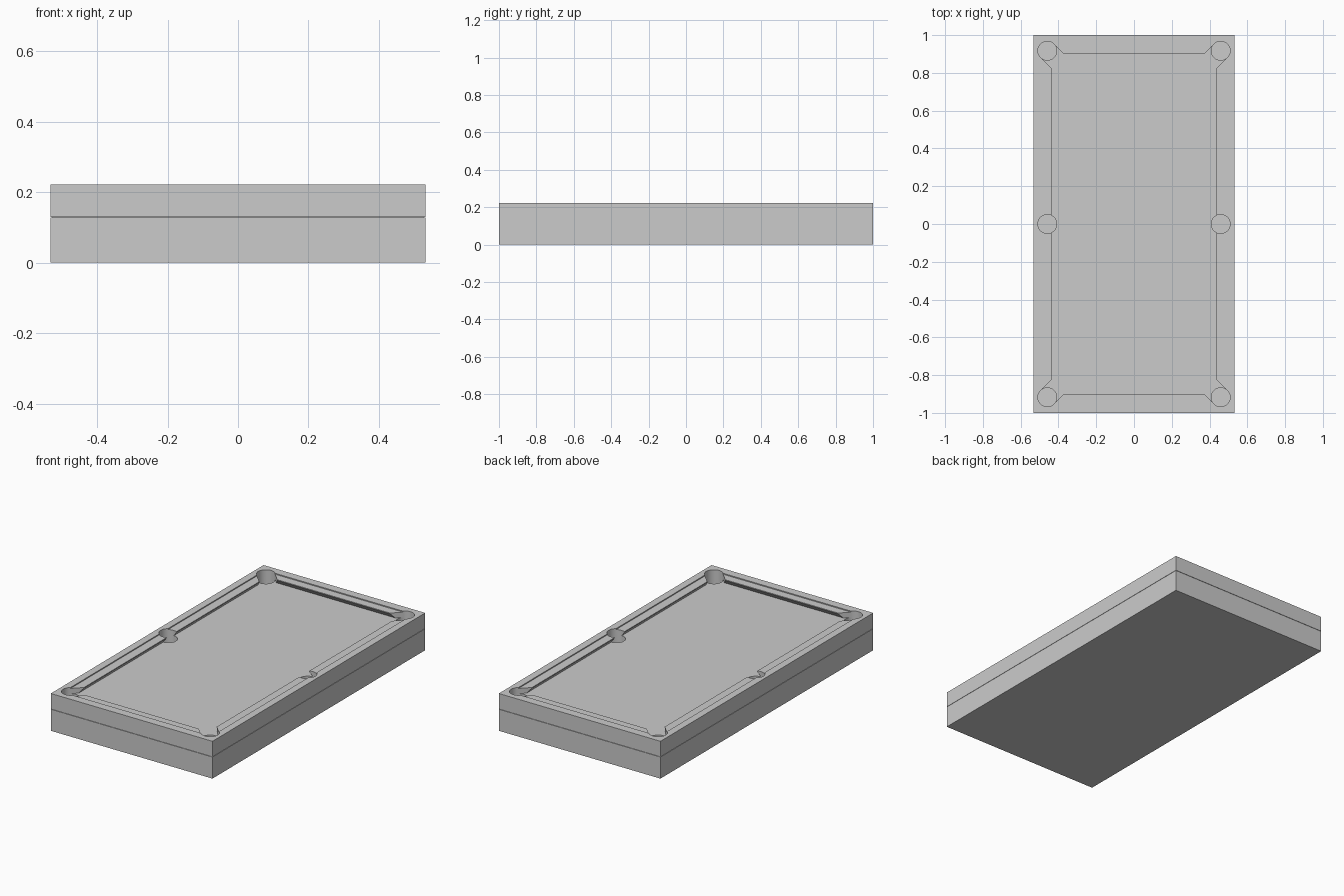
import bpy, bmesh, math
from mathutils import Matrix

if "Cube" in bpy.data.objects:
    bpy.data.objects.remove(bpy.data.objects["Cube"], do_unlink=True)

HX, HY, TOP, SEAM = 0.532, 1.0, 0.222, 0.13
BED, CUSHION = 0.185, 0.216
NX, NY = 0.437, 0.9              # cushion nose
R, PX, PY = 0.05, 0.459, 0.917   # pockets

grey = bpy.data.materials.new("plain_grey")
grey.use_nodes = True
color = (0.6, 0.6, 0.6, 1)
grey.diffuse_color = color
grey.node_tree.nodes["Principled BSDF"].inputs["Base Color"].default_value = color


def finish(bm, name):
    bmesh.ops.recalc_face_normals(bm, faces=bm.faces)
    mesh = bpy.data.meshes.new(name)
    bm.to_mesh(mesh)
    bm.free()
    mesh.materials.append(grey)
    obj = bpy.data.objects.new(name, mesh)
    bpy.context.collection.objects.link(obj)
    return obj


def box(name, hx, hy, z0, z1, x=0, y=0, turn=0):
    bm = bmesh.new()
    bmesh.ops.create_cube(bm, size=2)
    place = Matrix.Translation((x, y, (z0 + z1) / 2)) @ Matrix.Rotation(turn, 4, "Z")
    bm.transform(place @ Matrix.Diagonal((hx, hy, (z1 - z0) / 2, 1)))
    return finish(bm, name)


def cylinder(name, x, y, z0, z1):
    bm = bmesh.new()
    bmesh.ops.create_cone(bm, cap_ends=True, segments=48, radius1=R, radius2=R, depth=z1 - z0)
    bm.transform(Matrix.Translation((x, y, (z0 + z1) / 2)))
    return finish(bm, name)


def undercut(name):
    # playing area that widens beneath the cushion noses
    bm = bmesh.new()
    rings = []
    for grow, z in ((0.02, BED), (0, CUSHION - 0.004), (0, TOP + 0.05)):
        rings.append([bm.verts.new((sx * (NX + grow), sy * (NY + grow), z))
                      for sx, sy in ((-1, -1), (1, -1), (1, 1), (-1, 1))])
    for a, b in zip(rings, rings[1:]):
        for i in range(4):
            j = (i + 1) % 4
            bm.faces.new((a[i], a[j], b[j], b[i]))
    bm.faces.new(rings[0])
    bm.faces.new(rings[-1])
    return finish(bm, name)


def carve(target, cutter):
    cutter.hide_render = True
    mod = target.modifiers.new("carve", "BOOLEAN")
    mod.operation = "DIFFERENCE"
    mod.solver = "EXACT"
    mod.object = cutter
    bpy.context.view_layer.objects.active = target
    bpy.ops.object.modifier_apply(modifier=mod.name)
    bpy.data.objects.remove(cutter, do_unlink=True)


# lower cabinet, shadow gap and rail frame
box("lower_cabinet", HX, HY, 0, SEAM - 0.002)
box("seam_core", HX - 0.006, HY - 0.006, SEAM - 0.004, SEAM + 0.002)
frame = box("rail_frame", HX, HY, SEAM, TOP)

# cushion tops sit slightly below the rails
carve(frame, box("cushion_step", PX + 0.03, PY + 0.033, CUSHION, TOP + 0.05))
carve(frame, undercut("playing_area"))

# corner and side pockets, with slanted jaws at the corners
for sx in (-1, 1):
    for sy in (-1, 0, 1):
        x, y = sx * PX, sy * PY
        if sy:
            reach = 0.06
            inward = reach * math.sqrt(0.5)
            carve(frame, box("jaw", reach, R, BED, TOP + 0.05,
                             x - sx * inward, y - sy * inward, sx * sy * math.pi / 4))
        carve(frame, cylinder("pocket", x, y, SEAM - 0.01, TOP + 0.05))

# smooth pocket walls, crisp edges elsewhere
bpy.ops.object.select_all(action="DESELECT")
frame.select_set(True)
bpy.context.view_layer.objects.active = frame
bpy.ops.object.shade_smooth_by_angle(angle=math.radians(30))
